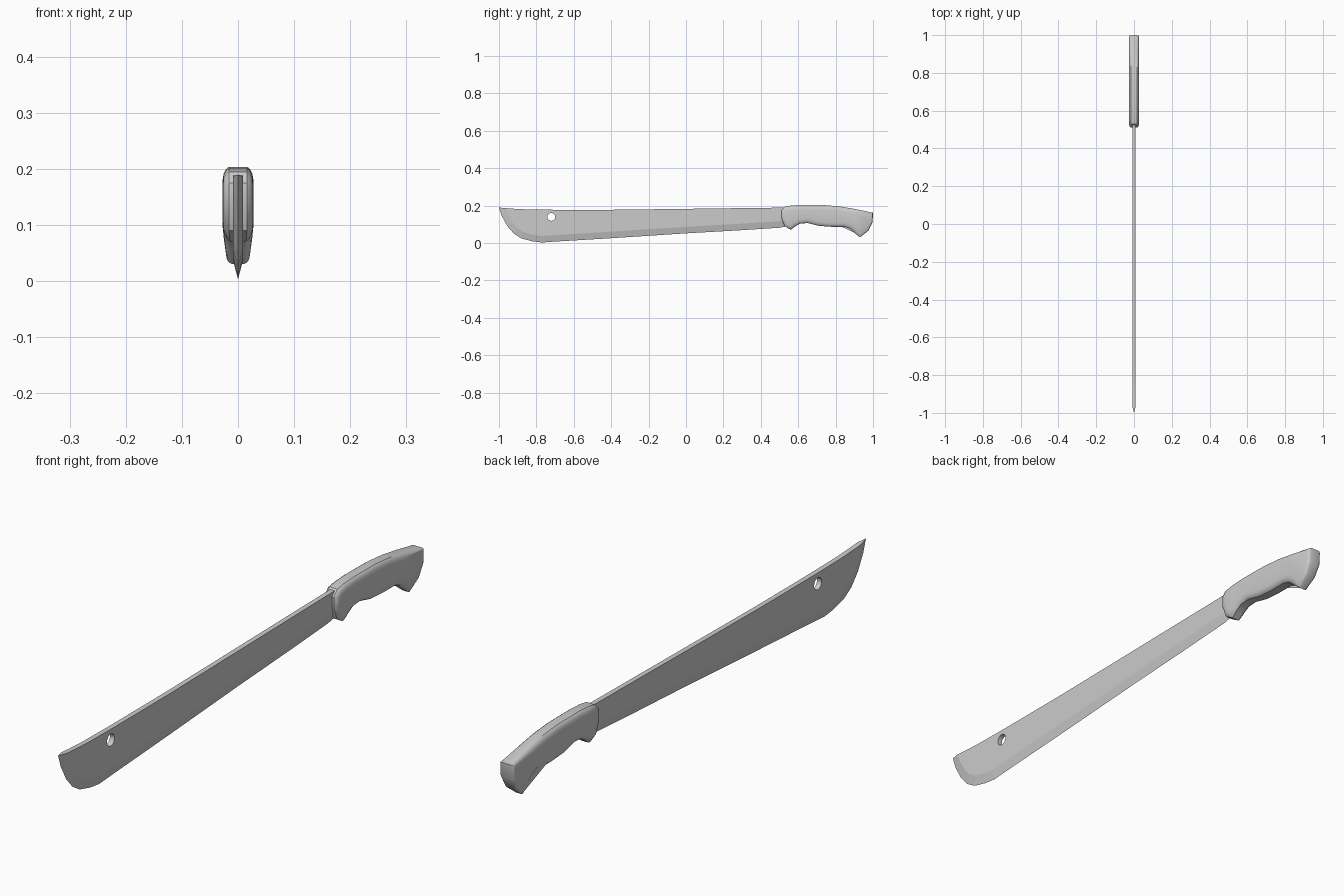
import bpy, bmesh
from mathutils import Vector

if "Cube" in bpy.data.objects:
    bpy.data.objects.remove(bpy.data.objects["Cube"])


def inset(pts, dist, closed):
    """Shift a (y, z) polyline to its left by dist, mitred at the corners."""
    out, n = [], len(pts)
    for i in range(n):
        p = Vector(pts[i])
        a = Vector(pts[i - 1]) if (closed or i > 0) else p
        b = Vector(pts[(i + 1) % n]) if (closed or i < n - 1) else p
        d1 = (p - a) if (p - a).length else (b - p)
        d2 = (b - p) if (b - p).length else d1
        n1 = Vector((-d1.y, d1.x)).normalized()
        n2 = Vector((-d2.y, d2.x)).normalized()
        m = (n1 + n2).normalized()
        out.append(p + m * dist / max(m.dot(n1), 0.7))
    return out


def finish(name, bm):
    bmesh.ops.recalc_face_normals(bm, faces=bm.faces)
    me = bpy.data.meshes.new(name)
    bm.to_mesh(me)
    bm.free()
    ob = bpy.data.objects.new(name, me)
    bpy.context.collection.objects.link(ob)
    bpy.ops.object.select_all(action='DESELECT')
    bpy.context.view_layer.objects.active = ob
    ob.select_set(True)
    return ob


# Blade: flat sides with a ground bevel running out to a sharp edge
T = 0.009
edge = [(-1, 0.19), (-0.985, 0.145), (-0.955, 0.09), (-0.92, 0.05),
        (-0.88, 0.025), (-0.82, 0.009), (-0.77, 0.003), (-0.70, 0.008),
        (-0.4, 0.026), (0, 0.052), (0.3, 0.069), (0.50, 0.082), (0.55, 0.092)]
spine = [(0.55, 0.19), (0.3, 0.187), (0, 0.183), (-0.4, 0.178),
         (-0.7, 0.178), (-0.85, 0.18), (-0.93, 0.184)]
shoulder = inset(edge, 0.035, False)
shoulder[0] = Vector((-0.965, 0.187))

bm = bmesh.new()
ev = [bm.verts.new((0, y, z)) for y, z in edge]
sides = []
for x in (-T, T):
    sh = [bm.verts.new((x, y, z)) for y, z in shoulder]
    sp = [bm.verts.new((x, y, z)) for y, z in spine]
    bm.faces.new(sh + sp)
    for i in range(len(ev) - 1):
        bm.faces.new((ev[i], ev[i + 1], sh[i + 1], sh[i]))
    sides.append((sh, sp))
(sl, pl), (sr, pr) = sides
left, right = pl + [sl[0]], pr + [sr[0]]
for i in range(len(left) - 1):
    bm.faces.new((left[i], left[i + 1], right[i + 1], right[i]))
bm.faces.new((left[-1], ev[0], right[-1]))
bm.faces.new((ev[-1], sl[-1], pl[0], pr[0], sr[-1]))
blade = finish("blade", bm)

# Hanging hole near the tip
bpy.ops.mesh.primitive_cylinder_add(vertices=24, radius=0.021, depth=0.1,
                                    location=(0, -0.72, 0.14),
                                    rotation=(0, 1.5707963, 0))
cutter = bpy.context.object
cutter.name = "hole_cutter"
cutter.hide_render = True
mod = blade.modifiers.new("hole", 'BOOLEAN')
mod.operation = 'DIFFERENCE'
mod.solver = 'EXACT'
mod.object = cutter
bpy.context.view_layer.objects.active = blade
bpy.ops.object.modifier_apply(modifier="hole")
bpy.data.objects.remove(cutter)

# Handle: side outline stacked in shrinking layers for rounded grip sides
grip = [(0.51, 0.175), (0.53, 0.195), (0.565, 0.201), (0.62, 0.204),
        (0.74, 0.203), (0.82, 0.196), (0.90, 0.183), (1.0, 0.162),
        (0.997, 0.11), (0.975, 0.066), (0.93, 0.031), (0.90, 0.055),
        (0.875, 0.077), (0.845, 0.087), (0.78, 0.087), (0.71, 0.092),
        (0.65, 0.107), (0.61, 0.104), (0.585, 0.09), (0.56, 0.071),
        (0.527, 0.09), (0.51, 0.135)]
grip.reverse()
layers = [(0.016, 0.0), (0.0215, 0.004), (0.0255, 0.012), (0.0275, 0.024)]


def grip_ring(bm, side, x, d):
    ring = []
    for p, q in zip(grip, inset(grip, d, True)):
        base = Vector(p)
        q = base + (q - base) * (0.35 if p[0] > 0.92 else 1.0)   # squarer butt
        slim = min(1.0, 0.68 + 0.32 * max(0, q.y - 0.03) / 0.06)  # thin toe
        ring.append(bm.verts.new((side * x * slim, q.x, q.y)))
    return ring


bm = bmesh.new()
rings = [grip_ring(bm, -1, x, d) for x, d in reversed(layers)]
rings += [grip_ring(bm, 1, x, d) for x, d in layers]
n = len(grip)
for a, b in zip(rings, rings[1:]):
    for i in range(n):
        j = (i + 1) % n
        bm.faces.new((a[i], a[j], b[j], b[i]))
caps = [bm.faces.new(rings[0]), bm.faces.new(rings[-1])]
bmesh.ops.triangulate(bm, faces=caps)
finish("handle", bm)
bpy.ops.object.shade_smooth_by_angle(angle=0.6)
